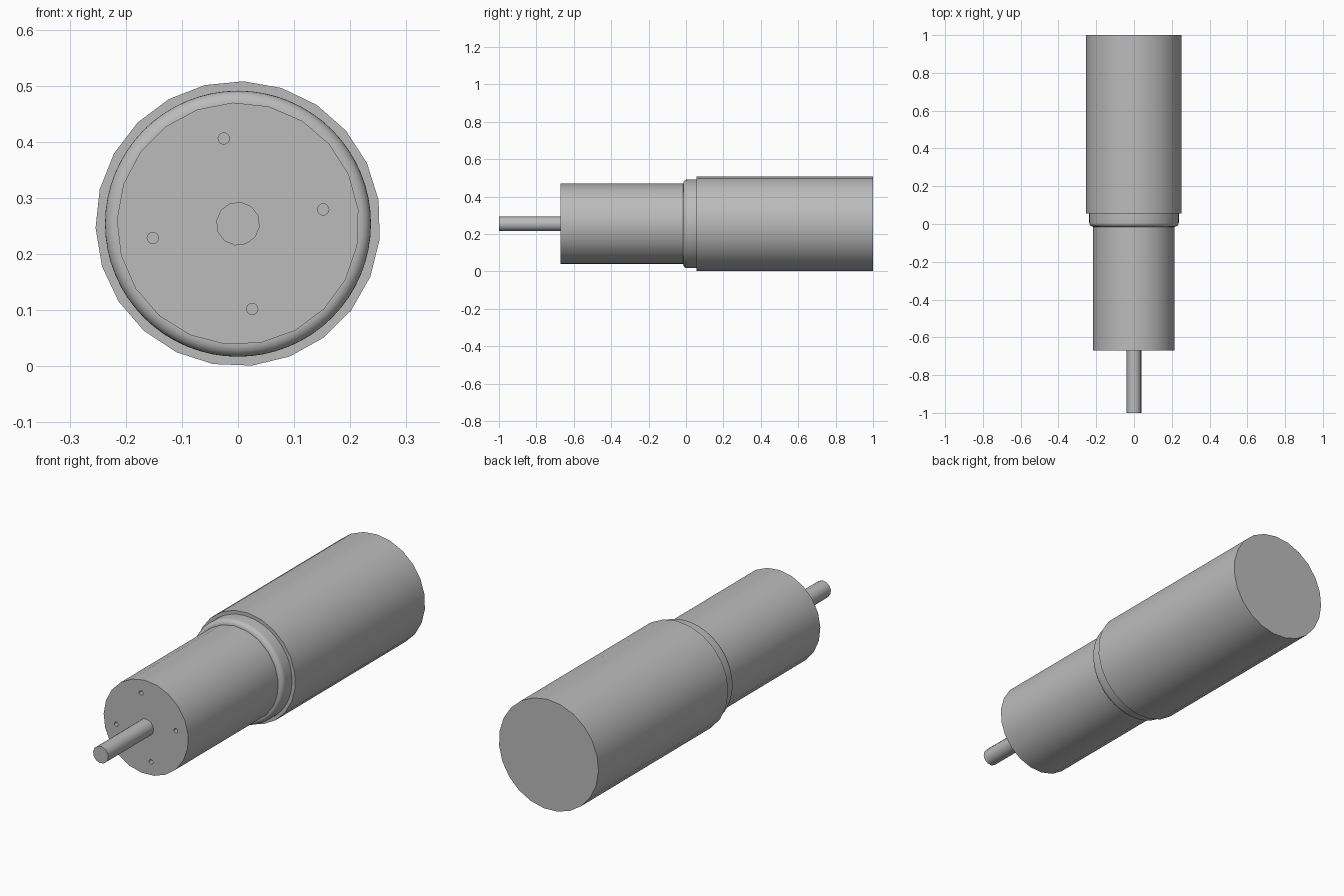
import bpy, bmesh
from math import sin, cos, radians, pi

cube = bpy.data.objects.get("Cube")
if cube:
    bpy.data.objects.remove(cube, do_unlink=True)

AXIS_Z = 0.254

grey = bpy.data.materials.new("plain grey")
grey.use_nodes = True
COLOUR = (0.5, 0.5, 0.5, 1)
grey.diffuse_color = COLOUR
grey.node_tree.nodes["Principled BSDF"].inputs["Base Color"].default_value = COLOUR


def turned(name, profile, sides, phase=0.0, centre=(0, AXIS_Z)):
    """Capped solid turned about the y direction; profile is (radius, y) front to back."""
    bm = bmesh.new()
    rings = []
    for r, y in profile:
        angles = [radians(phase) + 2 * pi * i / sides for i in range(sides)]
        rings.append([bm.verts.new((centre[0] + r * sin(a), y, centre[1] + r * cos(a)))
                      for a in angles])
    for near, far in zip(rings, rings[1:]):
        for i in range(sides):
            j = (i + 1) % sides
            bm.faces.new((near[i], near[j], far[j], far[i]))
    bm.faces.new(rings[0])
    bm.faces.new(rings[-1])
    bmesh.ops.recalc_face_normals(bm, faces=bm.faces)
    mesh = bpy.data.meshes.new(name)
    bm.to_mesh(mesh)
    bm.free()
    mesh.materials.append(grey)
    obj = bpy.data.objects.new(name, mesh)
    bpy.context.collection.objects.link(obj)
    return obj


def activate(obj):
    bpy.ops.object.select_all(action='DESELECT')
    obj.select_set(True)
    bpy.context.view_layer.objects.active = obj


# Main cylinders
shaft = turned("output_shaft", [(0.039, -1.0), (0.039, -0.67)], 12, 8)
gearbox = turned("front_housing", [(0.216, -0.67), (0.216, 0.0)], 21, -2.4)
body = turned("rear_housing", [(0.254, 0.055), (0.254, 1.0)], 23, 2.2)

# Collar with a rounded front rim
FILLET, RIM, FRONT = 0.022, 0.237, -0.015
rim = [(RIM - FILLET + FILLET * sin(t), FRONT + FILLET * (1 - cos(t)))
       for t in [pi / 2 * k / 6 for k in range(7)]]
collar = turned("collar", rim + [(RIM, 0.06)], 64)

# Four mounting holes in the front face
for k in range(4):
    a = radians(-9.5 + 90 * k)
    centre = (0.154 * sin(a), AXIS_Z + 0.154 * cos(a))
    cutter = turned("hole_cutter", [(0.01, -0.7), (0.01, -0.62)], 16, 0, centre)
    cutter.hide_render = True
    activate(gearbox)
    cut = gearbox.modifiers.new("mounting hole", 'BOOLEAN')
    cut.operation = 'DIFFERENCE'
    cut.solver = 'EXACT'
    cut.object = cutter
    bpy.ops.object.modifier_apply(modifier=cut.name)
    bpy.data.objects.remove(cutter, do_unlink=True)

for part in (shaft, gearbox, collar, body):
    activate(part)
    bpy.ops.object.shade_smooth_by_angle(angle=radians(40))
